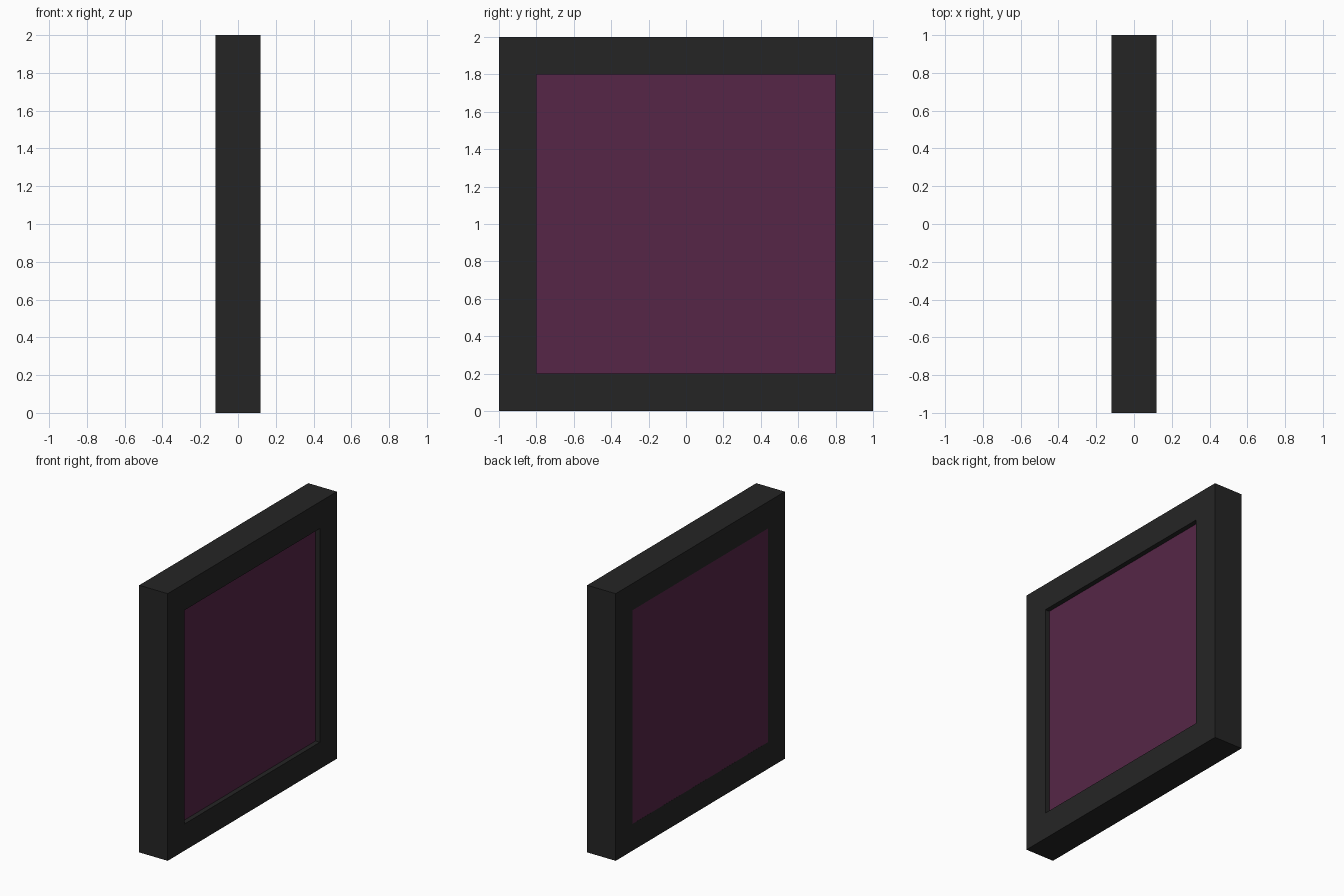
import bpy, bmesh

if "Cube" in bpy.data.objects:
    bpy.data.objects.remove(bpy.data.objects["Cube"])

HALF_T = 0.118      # half thickness of the frame
RECESS = 0.036      # panel recess on the +x side


def material(name, color):
    m = bpy.data.materials.new(name)
    m.diffuse_color = (*color, 1.0)
    m.use_nodes = True
    m.node_tree.nodes["Principled BSDF"].inputs["Base Color"].default_value = m.diffuse_color
    return m


def add_object(name, bm, mat):
    bmesh.ops.recalc_face_normals(bm, faces=bm.faces)
    me = bpy.data.meshes.new(name)
    bm.to_mesh(me)
    bm.free()
    me.materials.append(mat)
    ob = bpy.data.objects.new(name, me)
    bpy.context.collection.objects.link(ob)


def square(bm, x, r):
    """Square ring of vertices in the yz plane, centred on z = 1."""
    return [bm.verts.new((x, sy * r, 1 + sz * r))
            for sy, sz in ((-1, -1), (1, -1), (1, 1), (-1, 1))]


def bridge(bm, a, b):
    for i in range(4):
        j = (i + 1) % 4
        bm.faces.new((a[i], a[j], b[j], b[i]))


dark = material("charcoal", (0.0185, 0.0185, 0.0185))
plum = material("dark plum", (0.0931, 0.0194, 0.0630))

# Square frame with mitred corners
bm = bmesh.new()
rings = [square(bm, x, r) for x, r in
         ((-HALF_T, 1), (HALF_T, 1), (HALF_T, 0.8), (-HALF_T, 0.8))]
for i in range(4):
    bridge(bm, rings[i], rings[(i + 1) % 4])
add_object("frame", bm, dark)

# Panel: flush at the -x side, recessed at the +x side
bm = bmesh.new()
back = square(bm, -HALF_T + 0.0005, 0.8)
front = square(bm, HALF_T - RECESS, 0.8)
bridge(bm, back, front)
bm.faces.new(back)
bm.faces.new(front)
add_object("panel", bm, plum)
